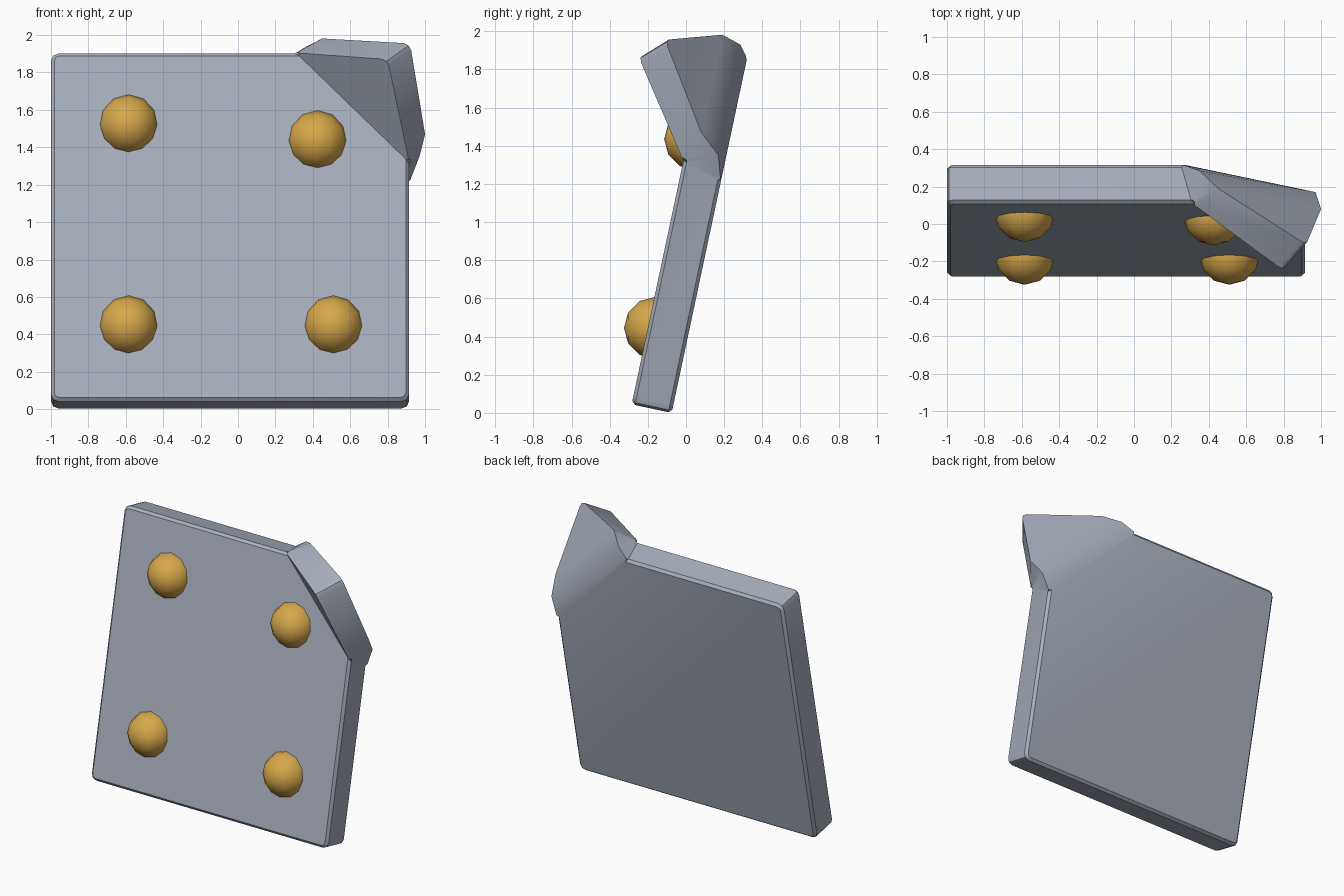
import bpy, bmesh, math
from mathutils import Vector

if "Cube" in bpy.data.objects:
    bpy.data.objects.remove(bpy.data.objects["Cube"])

SLOPE = math.tan(math.radians(12))


def front(x, z):      # point on the leaning front plane
    return (x, -0.285 + (z - 0.045) * SLOPE, z)


def back(x, z):       # point on the leaning back plane
    return (x, -0.075 + z * SLOPE, z)


def material(name, rgb):
    m = bpy.data.materials.new(name)
    m.diffuse_color = (*rgb, 1)
    m.use_nodes = True
    m.node_tree.nodes["Principled BSDF"].inputs["Base Color"].default_value = m.diffuse_color
    return m


grey = material("steel grey", (0.39, 0.43, 0.51))
gold = material("brass gold", (0.68, 0.39, 0.07))


def add_object(name, bm, mat, angle):
    mesh = bpy.data.meshes.new(name)
    bm.to_mesh(mesh)
    bm.free()
    mesh.materials.append(mat)
    ob = bpy.data.objects.new(name, mesh)
    bpy.context.collection.objects.link(ob)
    bpy.ops.object.select_all(action='DESELECT')
    ob.select_set(True)
    bpy.context.view_layer.objects.active = ob
    bpy.ops.object.shade_smooth_by_angle(angle=math.radians(angle))
    return ob


# Leaning plate with its top right corner bent forward
P = {
    "bl": front(-1, 0.045), "br": front(0.915, 0.045), "tl": front(-1, 1.905),
    "f1": front(0.31, 1.905), "f2": (0.80, -0.25, 1.87), "f3": front(0.915, 1.32),
    "BL": back(-1, 0.0), "BR": back(0.915, 0.0), "TL": back(-1, 1.86),
    "A0": back(0.25, 1.86), "A1": (0.35, 0.285, 1.93), "A2": (0.45, 0.19, 1.982),
    "C": (0.92, -0.11, 1.955),
    "B0": back(0.915, 1.21), "B1": (0.97, 0.17, 1.35), "B2": (1.0, 0.08, 1.47),
}
FACES = ["bl br f3 f1 tl", "f1 f3 f2",                               # front, flap
         "BL BR B0 A0 TL", "A0 B0 B1 A1", "A1 B1 B2 A2", "A2 B2 C",  # back, bend, flap
         "bl br BR BL", "bl tl TL BL", "tl f1 A0 TL", "br f3 B0 BR", # plate rim
         "f1 A0 A1", "f1 A1 A2", "f3 B0 B1", "f3 B1 B2",             # bend rim
         "f1 f2 C A2", "f3 f2 C B2"]                                 # flap rim
bm = bmesh.new()
v = {k: bm.verts.new(p) for k, p in P.items()}
for f in FACES:
    bm.faces.new([v[k] for k in f.split()])
bmesh.ops.recalc_face_normals(bm, faces=bm.faces)

# Clipped corners, then a thin chamfer around the flat faces
corners = [bm.edges.get((v[a], v[b])) for a, b in
           (("bl", "BL"), ("br", "BR"), ("tl", "TL"), ("f2", "C"))]
bmesh.ops.bevel(bm, geom=corners, offset=0.04, segments=2, profile=0.5,
                affect='EDGES', clamp_overlap=True)
bm.normal_update()
n = Vector((0, 1, -SLOPE)).normalized()
rim = [e for e in bm.edges if len(e.link_faces) == 2
       and any(abs(f.normal.dot(n)) > 0.995 for f in e.link_faces)
       and e.calc_face_angle() > math.radians(60)]
bmesh.ops.bevel(bm, geom=rim, offset=0.018, segments=1, profile=0.5,
                affect='EDGES', clamp_overlap=True)
bmesh.ops.recalc_face_normals(bm, faces=bm.faces)
add_object("bent_plate", bm, grey, 35)

# Round studs sunk into the front face
for i, (x, z) in enumerate([(-0.585, 1.52), (0.425, 1.435), (-0.585, 0.445), (0.51, 0.445)]):
    bm = bmesh.new()
    bmesh.ops.create_uvsphere(bm, u_segments=12, v_segments=6, radius=0.163)
    ob = add_object("stud_%d" % (i + 1), bm, gold, 40)
    ob.rotation_euler.x = math.radians(90)
    ob.location = Vector(front(x, z)) + Vector((0, 0.038, 0))
